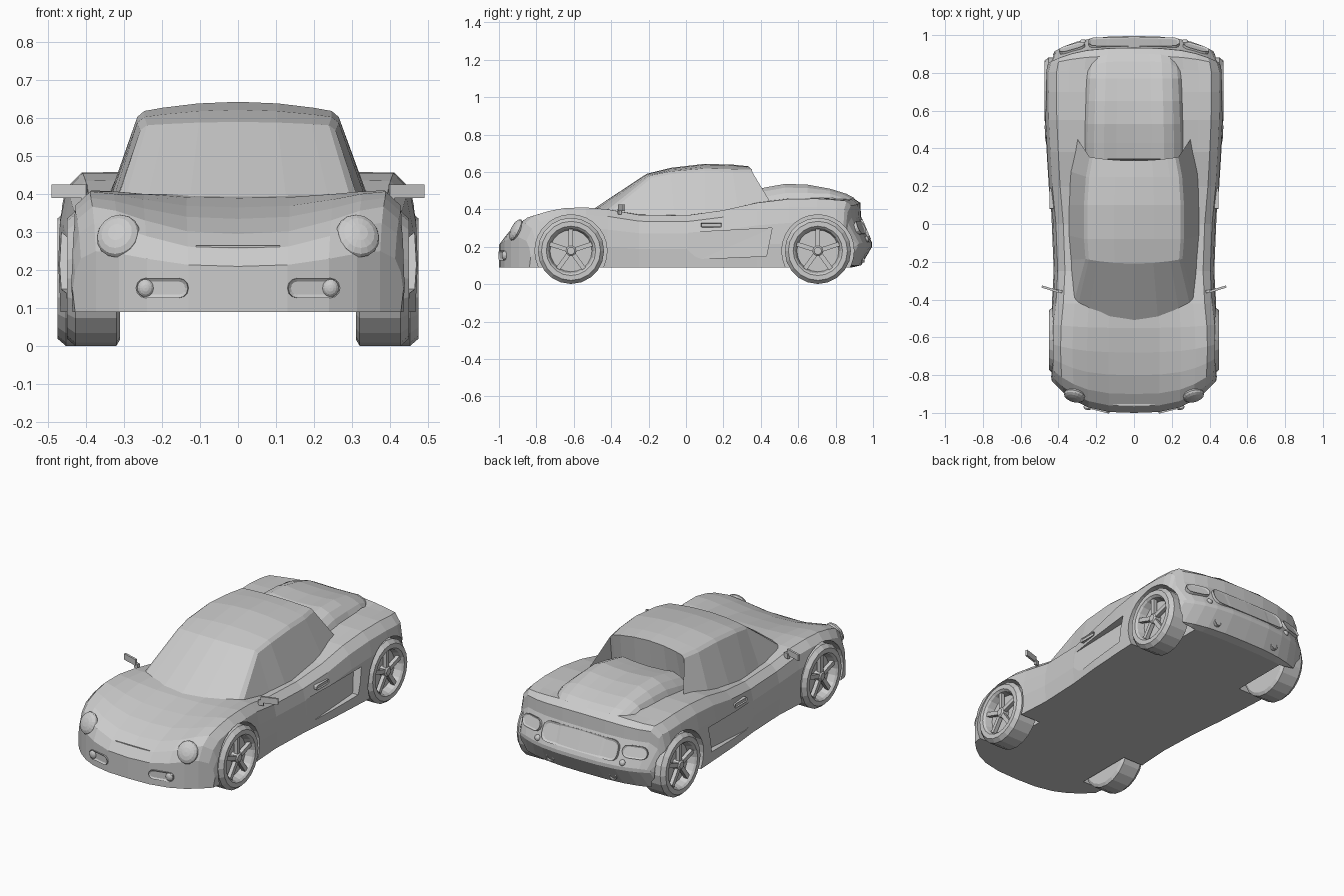
import bpy, bmesh, math
from mathutils import Matrix, Vector

old = bpy.data.objects.get("Cube")
if old:
    bpy.data.objects.remove(old, do_unlink=True)

grey = bpy.data.materials.new("plain_grey")
grey.use_nodes = True
TONE = (0.6, 0.6, 0.6, 1)
grey.diffuse_color = TONE
grey.node_tree.nodes["Principled BSDF"].inputs["Base Color"].default_value = TONE


def finish(bm, name, matrix=None):
    """Turn a bmesh into a named object."""
    bmesh.ops.recalc_face_normals(bm, faces=bm.faces[:])
    if matrix:
        bmesh.ops.transform(bm, matrix=matrix, verts=bm.verts[:])
    mesh = bpy.data.meshes.new(name)
    bm.to_mesh(mesh)
    bm.free()
    mesh.materials.append(grey)
    obj = bpy.data.objects.new(name, mesh)
    bpy.context.scene.collection.objects.link(obj)
    return obj


def place(loc, rx=0, rz=0):
    return Matrix.Translation(loc) @ Matrix.Rotation(rz, 4, 'Z') @ Matrix.Rotation(rx, 4, 'X')


def skin(bm, rows, closed=False):
    """Join rows of points with quads."""
    grid = [[bm.verts.new(p) for p in row] for row in rows]
    n = len(grid[0])
    for a, b in zip(grid, grid[1:]):
        for i in range(n if closed else n - 1):
            j = (i + 1) % n
            bm.faces.new((a[i], a[j], b[j], b[i]))
    return grid


def mirrored(half):
    """Full row from a half row that starts on the centre line."""
    return [(-x, y, z) for x, y, z in reversed(half[1:])] + half


def box(name, size, matrix):
    bm = bmesh.new()
    bmesh.ops.create_cube(bm, size=1)
    bmesh.ops.scale(bm, vec=size, verts=bm.verts[:])
    return finish(bm, name, matrix)


def ball(name, size, matrix):
    bm = bmesh.new()
    bmesh.ops.create_uvsphere(bm, u_segments=16, v_segments=8, radius=1)
    bmesh.ops.rotate(bm, matrix=Matrix.Rotation(math.pi / 2, 3, 'X'), verts=bm.verts[:])
    bmesh.ops.scale(bm, vec=size, verts=bm.verts[:])
    return finish(bm, name, matrix)


def lathe(name, profile, matrix, seg=20):
    """Spin (radius, x) points around the x axis."""
    bm = bmesh.new()
    rows = []
    for r, x in profile:
        angles = [2 * math.pi * i / seg for i in range(seg)]
        rows.append([(x, r * math.cos(a), r * math.sin(a)) for a in angles])
    grid = skin(bm, rows, True)
    bm.faces.new(grid[0])
    bm.faces.new(grid[-1])
    return finish(bm, name, matrix)


def slab(name, w, h, r, matrix, thick=0.02, rim=0.009):
    """Rounded plate facing +y with a sunken centre."""
    bm = bmesh.new()
    pts = []
    for q, (sx, sz) in enumerate(((1, 1), (-1, 1), (-1, -1), (1, -1))):
        for k in range(4):
            a = math.pi / 2 * (q + k / 3)
            pts.append((sx * (w / 2 - r) + r * math.cos(a), 0,
                        sz * (h / 2 - r) + r * math.sin(a)))
    back = [(x, -thick, z) for x, y, z in pts]
    grid = skin(bm, [back, pts], True)
    bm.faces.new(grid[0])
    top = bm.faces.new(grid[1])
    bmesh.ops.recalc_face_normals(bm, faces=bm.faces[:])
    bmesh.ops.inset_region(bm, faces=[top], thickness=rim, depth=-0.006)
    return finish(bm, name, matrix)


# Body shell: y, half width, corner sweep, centre height, wing height
STATIONS = [
    (-1.0, .435, .17, .21, .25), (-.965, .44, .165, .255, .325),
    (-.9, .445, .14, .295, .367), (-.8, .45, .1, .335, .39),
    (-.68, .452, .05, .365, .407), (-.55, .448, .02, .39, .41),
    (-.42, .435, 0, .4, .4), (-.25, .425, 0, .385, .37),
    (0, .435, 0, .37, .367), (.2, .455, 0, .39, .395),
    (.38, .466, 0, .44, .435), (.55, .475, 0, .46, .455),
    (.7, .478, 0, .462, .457), (.82, .476, -.02, .457, .45),
    (.89, .465, -.05, .462, .445), (.932, .455, -.08, .435, .42),
    (.936, .45, -.08, .36, .355), (.995, .42, -.08, .22, .22)]
TOP = [(0, 0), (.3, .1), (.55, .5), (.72, .85), (.86, 1)]
SIDE = [(.95, .12), (.985, .35), (1, .65), (.985, 1)]


def section(y, w, sweep, zc, zf):
    zb = .2 if y > .99 else .1 if y > .9 else .09
    pts = [(u, zc + (zf - zc) * k) for u, k in TOP]
    pts += [(u, zf - (zf - zb) * k) for u, k in SIDE]
    pts += [(u, zb) for u, k in reversed(TOP)]
    half = [(u * w, y + sweep * u ** 3, z) for u, z in pts]
    return half + [(-x, py, z) for x, py, z in reversed(half[1:-1])]


bm = bmesh.new()
rings = skin(bm, [section(*s) for s in STATIONS], True)
for ring in (rings[0], rings[-1]):
    n, m = len(ring), len(TOP) + len(SIDE) + len(TOP) - 1
    for side in (1, -1):
        pick = lambda i: ring[(side * i) % n]
        for i in range(4):
            bm.faces.new([pick(i), pick(i + 1), pick(m - i - 1), pick(m - i)])
        bm.faces.new([pick(i) for i in range(4, 10)])
body = finish(bm, "body_shell")

# Wheel wells and side scoops are cut out of the shell
AXLES = (("front", -.615, .45), ("rear", .705, .475))
cutters = []
for s in (1, -1):
    for end, y, outer in AXLES:
        cutters.append(lathe("well_cutter", [(.193, s * .3), (.193, s * .6)],
                             place((0, y, .178)), 28))
    bm = bmesh.new()
    for y, z, x in ((-.25, .262, .437), (.46, .3, .415), (.43, .15, .43), (.08, .135, .437)):
        bm.verts.new((s * x, y, z))
        bm.verts.new((s * .6, y, z))
    bmesh.ops.convex_hull(bm, input=bm.verts[:])
    cutters.append(finish(bm, "scoop_cutter"))
for c in cutters:
    c.hide_render = True
    mod = body.modifiers.new("cut", 'BOOLEAN')
    mod.operation = 'DIFFERENCE'
    mod.solver = 'EXACT'
    mod.object = c
bpy.context.view_layer.update()
cut = bpy.data.meshes.new_from_object(body.evaluated_get(bpy.context.evaluated_depsgraph_get()))
body.modifiers.clear()
body.data = cut
for c in cutters:
    bpy.data.objects.remove(c, do_unlink=True)

# Cabin: y, edge sweep, half width, height, crown, then foot of the side glass
CABIN = [
    (-.51, .11, .315, .392, -.01, (.325, -.4, .37)),
    (-.21, .025, .257, .59, .01, (.338, -.19, .355)),
    (-.08, 0, .265, .622, .022, (.348, -.06, .355)),
    (.1, 0, .265, .643, .028, (.35, .1, .36)),
    (.25, 0, .255, .639, .028, (.343, .28, .39)),
    (.335, .02, .235, .63, .02, (.3, .45, .44))]
SPAN = (0, .4, .75, .93, 1)
bm = bmesh.new()
rows = []
for y, sweep, w, z, crown, foot in CABIN:
    half = [(u * w, y + sweep * u * u, z - crown * u * u - (.012 if u == 1 else 0)) for u in SPAN]
    rows.append(mirrored(half + [foot]))
grid = skin(bm, rows)
# Recessed rear window between the two fins
last = grid[-1]
low = [bm.verts.new((v.co.x * 1.08, .31, .42)) for v in last[1:-1]]
for i in range(len(low) - 1):
    bm.faces.new((last[i + 1], last[i + 2], low[i + 1], low[i]))
bm.faces.new((last[0], last[1], low[0]))
bm.faces.new((last[-1], last[-2], low[-1]))
finish(bm, "cabin")

# Engine cover with twin humps
bm = bmesh.new()
rows = []
for y, w, z in ((.335, .26, .42), (.345, .265, .5), (.43, .265, .518), (.53, .262, .536),
                (.65, .257, .532), (.77, .25, .51), (.86, .245, .483), (.9, .235, .462)):
    fade = min(1, max(.35, (.95 - y) * 3))
    rows.append(mirrored([(u * w, y - (.05 * u ** 6 if y > .8 else 0), z - d * fade)
                          for u, d in ((0, .012), (.35, .008), (.6, 0), (.8, .02), (.93, .05), (1, .085))]))
skin(bm, rows)
finish(bm, "engine_cover")

# Wheels
for s, label in ((1, "left"), (-1, "right")):
    for end, y, outer in AXLES:
        at = place((s * outer, y, .178))
        lathe(f"{end}_{label}_tyre",
              [(.16, -s * .14), (.177, -s * .13), (.177, -s * .022), (.158, 0), (.132, 0),
               (.122, -s * .01), (.112, -s * .05), (.03, -s * .05)], at)
        lathe(f"{end}_{label}_hub", [(.03, -s * .06), (.03, -s * .016), (.02, -s * .008)], at, 10)
        for k in range(5):
            turn = Matrix.Rotation(2 * math.pi * k / 5, 4, 'X')
            box(f"{end}_{label}_spoke", (.022, .024, .1),
                at @ turn @ Matrix.Translation((-s * .025, 0, .068)))

# Lights, intakes, mirrors, handles and exhausts on both sides
for s, label in ((1, "left"), (-1, "right")):
    ball(label + "_headlight", (.058, .026, .062), place((s * .315, -.908, .29), -.45, s * .25))
    slab(label + "_front_intake", .14, .052, .025,
         place((s * .2, -.987, .153), 0, math.pi + s * .24))
    ball(label + "_fog_light", (.022, .014, .024), place((s * .243, -.971, .153)))
    box(label + "_mirror", (.095, .012, .035), place((s * .443, -.345, .408), 0, s * .3))
    box(label + "_mirror_stalk", (.03, .014, .03), place((s * .395, -.355, .388), 0, s * .3))
    slab(label + "_door_handle", .11, .024, .006,
         place((s * .447, .135, .316), 0, -s * math.pi / 2), .02, .004)
    slab(label + "_tail_light", .14, .07, .034, place((s * .33, .938, .305), .4, -s * .28))
    ball(label + "_reflector", (.017, .012, .017), place((s * .27, .965, .24), .4))
    lathe(label + "_exhaust", [(.024, -.05), (.024, .035), (.018, .035), (.018, .01)],
          place((s * .2, .92, .14), 0, math.pi / 2), 12)

# Rear number panel and a thin nose seam
slab("rear_panel", .48, .115, .04, place((0, .966, .295), .4), .03, .012)
box("nose_seam", (.22, .006, .005), place((0, -.957, .262)))
